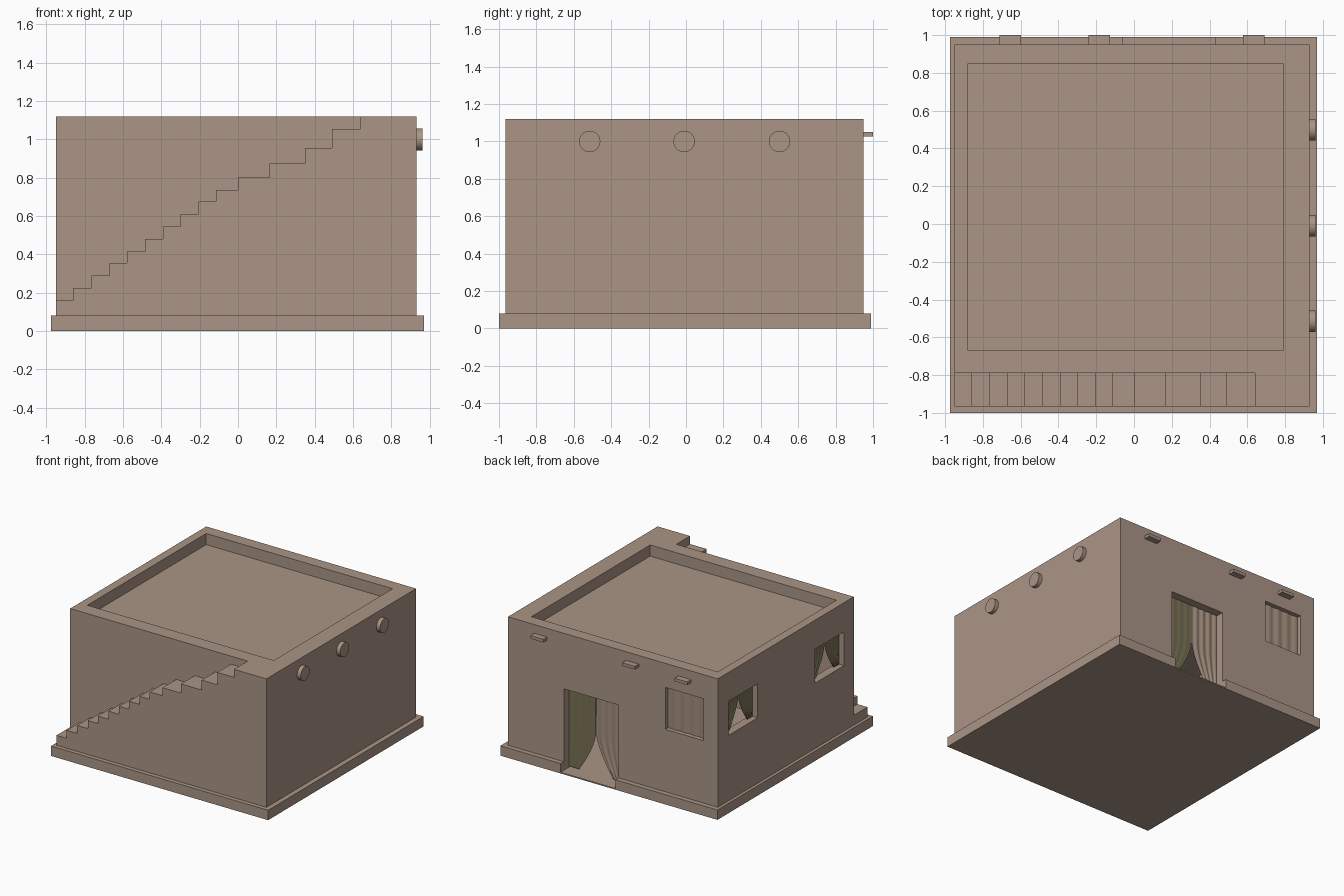
import bpy, bmesh, math
from mathutils import Matrix

if "Cube" in bpy.data.objects:
    bpy.data.objects.remove(bpy.data.objects["Cube"])


def material(name, rgb):
    m = bpy.data.materials.new(name)
    m.diffuse_color = (*rgb, 1)
    m.use_nodes = True
    m.node_tree.nodes["Principled BSDF"].inputs["Base Color"].default_value = m.diffuse_color
    return m


CLAY = material("clay brown", (0.40, 0.30, 0.235))
OLIVE = material("olive cloth", (0.19, 0.165, 0.09))
SAND = material("brown cloth", (0.36, 0.27, 0.205))


def finish(name, bm, mat):
    bmesh.ops.recalc_face_normals(bm, faces=bm.faces)
    me = bpy.data.meshes.new(name)
    bm.to_mesh(me)
    bm.free()
    me.materials.append(mat)
    ob = bpy.data.objects.new(name, me)
    bpy.context.collection.objects.link(ob)
    return ob


def box(name, x0, x1, y0, y1, z0, z1, mat=CLAY):
    bm = bmesh.new()
    bmesh.ops.create_cube(bm, size=1)
    for v in bm.verts:
        v.co = ((x0, x1)[v.co.x > 0], (y0, y1)[v.co.y > 0], (z0, z1)[v.co.z > 0])
    return finish(name, bm, mat)


def cut(target, cutters):
    bpy.context.view_layer.objects.active = target
    for c in cutters:
        mod = target.modifiers.new("cut", 'BOOLEAN')
        mod.operation, mod.solver, mod.object = 'DIFFERENCE', 'EXACT', c
        bpy.ops.object.modifier_apply(modifier=mod.name)


# main block, stepped plinth
walls = box("walls", -0.95, 0.93, -0.79, 0.95, 0.08, 1.12)
plinth = box("plinth", -0.975, 0.97, -1.0, 0.99, 0, 0.08)

# openings: room, roof recess, doorway, windows
room = box("room_cutter", -0.88, 0.79, -0.67, 0.85, 0.01, 0.98)
door = box("door_cutter", -0.06, 0.43, 0.8, 1.1, 0.01, 0.67)
recess = box("roof_cutter", -0.88, 0.79, -0.67, 0.85, 1.03, 1.3)
windows = [box("back_window_cutter", -0.82, -0.48, 0.8, 1.1, 0.585, 0.925)]
SIDE = [(0.44, 0.81), (-0.665, -0.295)]
for y0, y1 in SIDE:
    windows.append(box("side_window_cutter", -1.1, -0.83, y0, y1, 0.61, 0.885))
cut(walls, [room, door, recess] + windows)
cut(plinth, [room, door])
for c in [room, door, recess] + windows:
    bpy.data.objects.remove(c)

# staircase along the front, one stepped profile pushed back to the wall
xs = [-0.95, -0.86, -0.765, -0.67, -0.58, -0.485, -0.39, -0.30, -0.205, -0.115,
      0.0, 0.165, 0.35, 0.49, 0.64, 0.93]
zs = [0.16, 0.225, 0.29, 0.355, 0.415, 0.48, 0.545, 0.61, 0.675, 0.735,
      0.80, 0.875, 0.955, 1.055, 1.12]
prof = [(xs[0], 0.08)]
for i, z in enumerate(zs):
    prof += [(xs[i], z), (xs[i + 1], z)]
prof.append((xs[-1], 0.08))
bm = bmesh.new()
f = bm.faces.new([bm.verts.new((x, -0.965, z)) for x, z in prof])
r = bmesh.ops.extrude_face_region(bm, geom=[f])
bmesh.ops.translate(bm, vec=(0, 0.175, 0),
                    verts=[g for g in r["geom"] if isinstance(g, bmesh.types.BMVert)])
finish("staircase", bm, CLAY)

# round beam ends on the right wall
for y in (-0.515, -0.01, 0.5):
    bm = bmesh.new()
    bmesh.ops.create_cone(bm, cap_ends=True, segments=32, radius1=0.057, radius2=0.057, depth=0.05,
                          matrix=Matrix.Translation((0.937, y, 1.0)) @ Matrix.Rotation(math.pi / 2, 4, 'Y'))
    ob = finish("round_beam_end", bm, CLAY)
    bpy.context.view_layer.objects.active = ob
    ob.select_set(True)
    bpy.ops.object.shade_smooth_by_angle()
    ob.select_set(False)

# flat beam ends on the back wall
for x in (-0.655, -0.185, 0.635):
    box("flat_beam_end", x - 0.057, x + 0.057, 0.93, 1.0, 1.025, 1.05)


def curtain(name, outer, inner, depth, z0, z1, part, start, axis, mat, fold):
    """Hanging cloth; below height fraction start its inner edge sweeps outward by part."""
    bm = bmesh.new()
    nu, nv = 24, 20
    grid = []
    for j in range(nv + 1):
        t = j / nv
        s = 1 - part * max(0, (start - t) / start) ** 1.5
        row = []
        for i in range(nu + 1):
            u = i / nu
            a = outer + (inner - outer) * u * s
            d = depth + fold * math.sin(u * 8 * math.pi)
            z = z0 + (z1 - z0) * t
            row.append(bm.verts.new((a, d, z) if axis == 'X' else (d, a, z)))
        grid.append(row)
    for j in range(nv):
        for i in range(nu):
            bm.faces.new((grid[j][i], grid[j][i + 1], grid[j + 1][i + 1], grid[j + 1][i]))
    for f in bm.faces:
        f.smooth = True
    return finish(name, bm, mat)


# door curtains, closed back curtain, parted side curtains
curtain("door_curtain_left", 0.43, 0.187, 0.885, 0.02, 0.67, 0.62, 0.5, 'X', OLIVE, 0.001)
curtain("door_curtain_right", -0.06, 0.183, 0.885, 0.02, 0.67, 0.62, 0.5, 'X', SAND, 0.004)
curtain("back_window_curtain", -0.82, -0.48, 0.915, 0.585, 0.925, 0, 1, 'X', SAND, 0.003)
for y0, y1 in SIDE:
    m = (y0 + y1) / 2
    for o in (y0, y1):
        curtain("side_window_curtain", o, m, -0.905, 0.61, 0.885, 0.62, 0.85, 'Y', OLIVE, 0.003)
